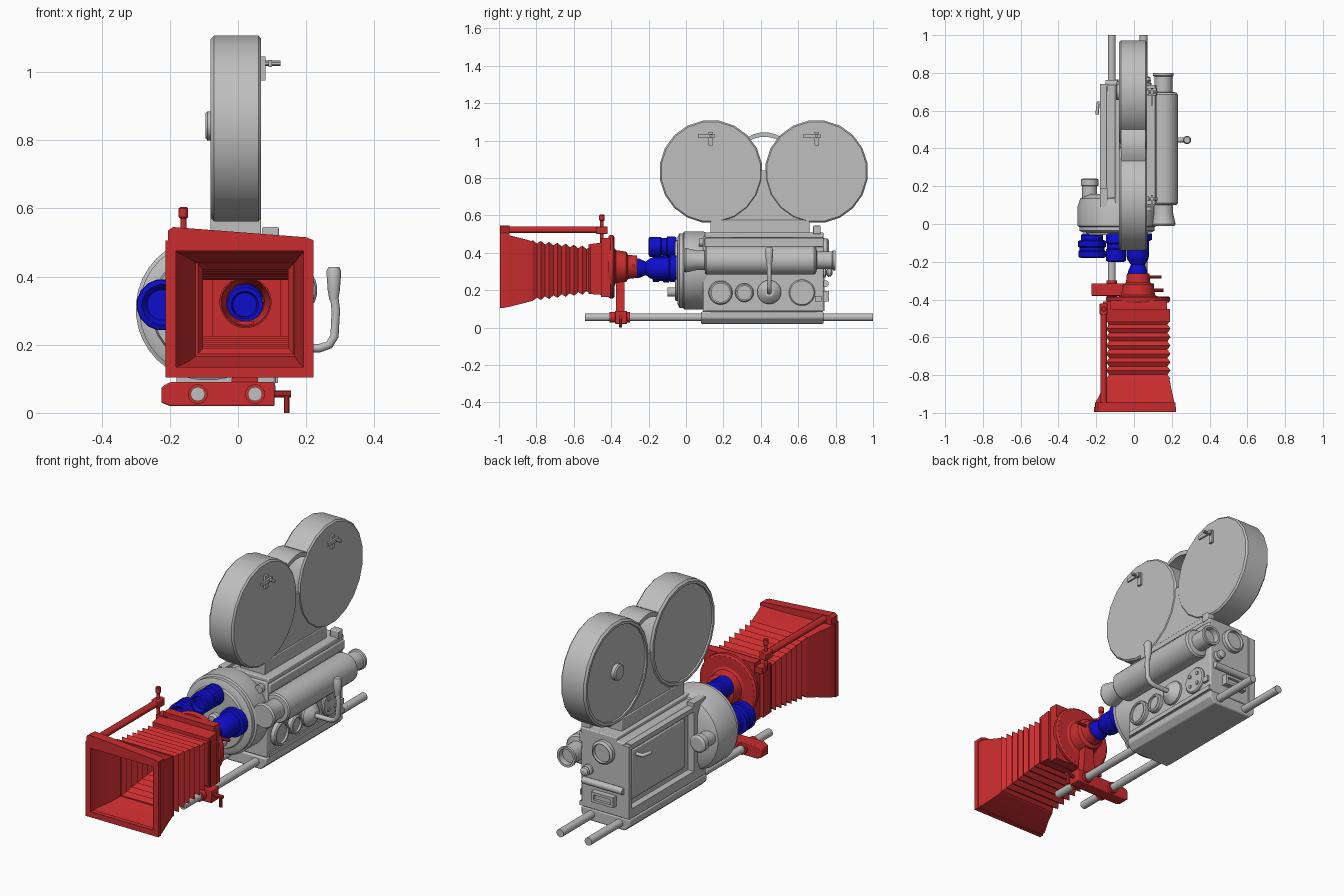
import bpy, bmesh, math
from mathutils import Vector

if "Cube" in bpy.data.objects:
    bpy.data.objects.remove(bpy.data.objects["Cube"])


def material(name, rgb):
    m = bpy.data.materials.new(name)
    m.use_nodes = True
    m.diffuse_color = (*rgb, 1)
    m.node_tree.nodes["Principled BSDF"].inputs["Base Color"].default_value = (*rgb, 1)
    return m


GREY = material("light grey", (0.52, 0.52, 0.52))
RED = material("red", (0.6, 0.026, 0.028))
BLUE = material("blue", (0.004, 0.004, 0.6))
parts = []


def finish(name, bm, mat, bevel=0):
    bmesh.ops.recalc_face_normals(bm, faces=bm.faces)
    me = bpy.data.meshes.new(name)
    bm.to_mesh(me)
    bm.free()
    me.materials.append(mat)
    ob = bpy.data.objects.new(name, me)
    bpy.context.collection.objects.link(ob)
    if bevel:
        mod = ob.modifiers.new("bevel", "BEVEL")
        mod.width, mod.segments = bevel, 2
    parts.append(ob)
    return ob


def bridge(bm, rings, closed):
    n = len(rings[0])
    for a, b in zip(rings, rings[1:] + (rings[:1] if closed else [])):
        for i in range(n):
            j = (i + 1) % n
            bm.faces.new((a[i], a[j], b[j], b[i]))


def box(name, x, y, z, mat=GREY, bevel=0):
    bm = bmesh.new()
    rings = [[bm.verts.new((u, v, h)) for u, v in ((x[0], y[0]), (x[1], y[0]), (x[1], y[1]), (x[0], y[1]))] for h in z]
    bridge(bm, rings, False)
    for r in rings:
        bm.faces.new(r)
    return finish(name, bm, mat, bevel)


def place(axis, c, u, v, h):
    """Point at distance h along the axis, offset by u, v across it."""
    d = {"X": (h, u, v), "Y": (u, h, v), "Z": (u, v, h)}[axis]
    return Vector(c) + Vector(d)


def lathe(name, profile, axis, c, mat=GREY, n=24, hollow=False):
    """Turn (radius, height) points; a hollow profile closes on itself."""
    bm = bmesh.new()
    angles = [2 * math.pi * (i + .5) / n for i in range(n)]
    rings = [[bm.verts.new(place(axis, c, r * math.cos(a), r * math.sin(a), h)) for a in angles] for r, h in profile]
    bridge(bm, rings, hollow)
    if not hollow:
        bm.faces.new(rings[0])
        bm.faces.new(rings[-1])
    return finish(name, bm, mat)


def rod(name, axis, c, r, h0, h1, mat=GREY, n=16):
    return lathe(name, [(r, h0), (r, h1)], axis, c, mat, n)


def extrude(name, pts, axis, h0, h1, mat=GREY, bevel=0):
    bm = bmesh.new()
    rings = [[bm.verts.new(place(axis, (0, 0, 0), u, v, h)) for u, v in pts] for h in (h0, h1)]
    bridge(bm, rings, False)
    for r in rings:
        bm.faces.new(r)
    return finish(name, bm, mat, bevel)


def shell(name, rings, t, mat=RED):
    """Rectangular tube through (y, x0, x1, z0, z1) rings with wall t."""
    def corners(y, a, b, c, d, s):
        return [bm.verts.new(p) for p in ((a + s, y, c + s), (b - s, y, c + s), (b - s, y, d - s), (a + s, y, d - s))]
    bm = bmesh.new()
    loops = [corners(*r, 0) for r in rings] + [corners(*r, t) for r in reversed(rings)]
    bridge(bm, loops, True)
    return finish(name, bm, mat)


def pipe(name, pts, r, mat=GREY):
    cu = bpy.data.curves.new(name, "CURVE")
    cu.dimensions, cu.bevel_depth, cu.bevel_resolution, cu.use_fill_caps = "3D", r, 3, True
    sp = cu.splines.new("POLY")
    sp.points.add(len(pts) - 1)
    for p, q in zip(sp.points, pts):
        p.co = (*q, 1)
    cu.materials.append(mat)
    ob = bpy.data.objects.new(name, cu)
    bpy.context.collection.objects.link(ob)
    return ob


# Support rods and cradle
for side, x in (("right", -.118), ("left", .05)):
    rod("rod_" + side, "Y", (x, 0, .055), .021, -.54, 1.0)
extrude("cradle", [(-.18, .05), (-.15, .02), (.08, .02), (.11, .05), (.11, .085), (-.18, .085)], "Y", .08, .735, GREY, .006)

# Body with framed recess on one side
box("body", (-.145, .11), (.09, .735), (.085, .49), GREY, .006)
box("body_top_plate", (-.1, .115), (.1, .735), (.48, .508), GREY, .005)
for name, y, z in (("front_pillar", (.09, .19), (.09, .505)), ("back_edge", (.715, .74), (.09, .48)),
                   ("bottom_edge", (.19, .72), (.09, .14)), ("top_edge", (.19, .72), (.46, .485))):
    box("door_" + name, (-.18, -.14), y, z)
box("door_panel", (-.155, -.14), (.23, .68), (.17, .43), GREY, .004)
pipe("door_lever", [(-.14, .64, .4), (-.19, .64, .4), (-.195, .58, .395)], .01)
box("side_ledge", (.1, .122), (.1, .735), (.43, .48), GREY, .005)
box("side_foot", (.1, .118), (.1, .735), (.088, .112))
box("top_catch", (.07, .12), (.68, .72), (.5, .545), GREY, .005)
rod("front_window", "Y", (.075, 0, .455), .022, .07, .1)

# Round turret housing
lathe("turret_housing", [(.18, -.045), (.2, -.035), (.2, -.015), (.21, -.01), (.21, .09), (.195, .135), (.15, .16)],
      "Y", (-.09, 0, .305), GREY, 36)
lathe("turret_plate", [(.16, -.058), (.165, -.045)], "Y", (-.09, 0, .305), GREY, 32)
lathe("turret_hub", [(.02, -.09), (.03, -.08), (.03, -.04)], "Y", (-.09, 0, .305))
lathe("turret_stop", [(.025, -.1), (.025, -.04)], "Y", (-.05, 0, .19))
lathe("rear_knob", [(.04, .14), (.04, .2), (.047, .205), (.047, .235), (.035, .242)], "Y", (-.235, 0, .32))

# Lenses
lathe("main_lens", [(.075, -.05), (.075, -.085), (.06, -.09), (.06, -.17), (.055, -.19), (.037, -.215),
                    (.045, -.235), (.052, -.25), (.052, -.3), (.04, -.3), (.035, -.285)], "Y", (.02, 0, .317), BLUE)
lathe("side_lens", [(.05, -.05), (.06, -.06), (.06, -.085), (.076, -.09), (.076, -.12), (.068, -.125), (.068, -.14),
                    (.074, -.145), (.074, -.175), (.06, -.18), (.045, -.16)], "Y", (-.222, 0, .317), BLUE, 16)
lathe("top_lens", [(.05, -.05), (.055, -.06), (.055, -.1), (.048, -.105), (.048, -.13), (.054, -.135),
                   (.054, -.195), (.042, -.2), (.035, -.18)], "Y", (-.095, 0, .432), BLUE)

# Motor tube and crank
lathe("motor_tube", [(.06, -.01), (.066, 0), (.052, .06), (.052, .1), (.072, .102), (.078, .11), (.078, .685),
                     (.07, .695), (.048, .7), (.048, .78), (.054, .785), (.054, .8), (.042, .8), (.04, .77)],
      "Y", (.155, 0, .36))
pipe("crank_arm", [(.11, .445, .19), (.24, .445, .19), (.268, .445, .2), (.283, .445, .225), (.287, .445, .3), (.28, .445, .36)], .013)
lathe("crank_grip", [(.013, .33), (.018, .36), (.022, .415), (.016, .428)], "Z", (.281, .445, 0))

# Side dials
for i, (y, r) in enumerate(((.185, .064), (.312, .05))):
    lathe(f"dial_ring_{i}", [(r, .1), (r, .13), (r - .006, .136), (r - .014, .136), (r - .014, .122), (r - .014, .1)],
          "X", (0, y, .187), GREY, 24, True)
    rod(f"dial_face_{i}", "X", (0, y, .187), r - .01, .1, .124, GREY, 24)
lathe("crank_boss", [(.064, .1), (.064, .122), (.05, .14), (.025, .155)], "X", (0, .445, .19))
lathe("speed_dial", [(.07, .1), (.07, .118), (.064, .124)], "X", (0, .62, .187))
for i in range(4):
    a = math.pi * (i / 2 + .25)
    rod(f"dial_stud_{i}", "X", (0, .62 + .04 * math.cos(a), .187 + .04 * math.sin(a)), .01, .12, .13, GREY, 10)
box("side_socket", (.1, .122), (.69, .725), (.14, .17))

# Back fittings
lathe("back_dial", [(.062, .73), (.062, .755), (.05, .765), (.048, .75)], "Y", (-.03, 0, .415))
lathe("back_knob", [(.028, .73), (.028, .745), (.014, .75), (.024, .76), (.022, .775), (.01, .782)], "Y", (.065, 0, .295))
rod("back_bar", "X", (0, .745, .235), .018, -.15, .09)
shell("back_socket", [(.73, -.1, .03, .14, .195), (.765, -.1, .03, .14, .195)], .014, GREY)
box("back_socket_face", (-.09, .02), (.73, .75), (.15, .185))

# Film magazine
for side, y in (("front", .133), ("back", .698)):
    lathe("magazine_" + side, [(.25, -.072), (.252, -.08), (.266, -.08), (.276, -.07), (.276, .06), (.268, .068)],
          "X", (0, y, .834), GREY, 20)
    box(f"latch_base_{side}", (.06, .08), (y - .012, y + .012), (.975, 1.045))
    rod(f"latch_pin_{side}", "X", (0, y, 1.025), .008, .06, .125, GREY, 10)
    box(f"latch_arm_{side}", (.09, .1), (y - .07, y + .02), (1.015, 1.035))
lathe("magazine_hub", [(.043, -.07), (.043, -.09), (.036, -.096)], "X", (0, .698, .842))
neck = [(.14, .57), (.66, .57), (.57, .605), (.5, .69), (.455, .77), (.425, .84), (.405, .84), (.375, .77), (.33, .69), (.25, .605)]
extrude("magazine_neck", neck, "X", -.074, .064)
box("magazine_base", (-.08, .068), (.13, .66), (.5, .575), GREY, .004)
arc = [(y, 1.045 - 3.2 * (y - .42) ** 2) for y in (.325, .36, .4, .44, .48, .515)]
extrude("carry_handle", arc + [(y, z - .024) for y, z in reversed(arc)], "X", -.068, .062)

# Matte box: hood, pleated bellows, rear frames
shell("hood", [(-.99, -.21, .22, .105, .5), (-.95, -.206, .215, .11, .495), (-.87, -.165, .197, .13, .475),
               (-.815, -.145, .187, .145, .46)], .022)
shell("hood_rim", [(-.995, -.212, .222, .104, .505), (-.97, -.212, .222, .104, .505)], .03)
folds = []
for i in range(15):
    f, a = i / 14, .008 * (-1) ** i
    folds.append((-.82 + .31 * f, -.14 - a, .185 + a, .15 + .04 * f - a, .46 - .035 * f + a))
shell("bellows", folds, .03)
shell("bellows_frame", [(-.52, -.145, .19, .18, .445), (-.45, -.145, .19, .175, .455)], .04)
shell("filter_frame", [(-.455, -.125, .175, .165, .48), (-.405, -.125, .175, .165, .48)], .05)
lathe("rear_disc", [(.075, -.415), (.165, -.415), (.17, -.405), (.17, -.39), (.16, -.383), (.075, -.383)],
      "Y", (.022, 0, .325), RED, 32, True)
lathe("rear_cone", [(.072, -.4), (.115, -.39), (.09, -.375), (.082, -.32), (.065, -.31), (.06, -.262), (.053, -.262), (.056, -.31)],
      "Y", (.022, 0, .325), RED, 24, True)
rod("cone_screw", "X", (0, -.28, .33), .008, .07, .145, RED, 10)
box("filter_tab", (.17, .19), (-.5, -.47), (.28, .34), RED)
extrude("hood_cap", [(-.205, .5), (.22, .49), (.22, .507), (.2, .515), (-.19, .545), (-.205, .535)], "Y", -.995, -.945, RED)
rod("top_rail", "Y", (-.16, 0, .522), .018, -.985, -.42, RED, 12)
box("rail_block", (-.182, -.14), (-.48, -.42), (.5, .54), RED, .004)
lathe("rail_screw", [(.009, .44), (.009, .57), (.014, .575), (.014, .6), (.01, .604)], "Z", (-.16, -.45, 0), RED)
box("rail_bracket", (-.165, -.1), (-.46, -.41), (.43, .46), RED)

# Rod clamp and post
extrude("rod_clamp", [(-.225, .03), (-.2, .02), (.107, .02), (.107, .09), (-.2, .09), (-.225, .075)], "Y", -.38, -.315, RED, .004)
for x in (-.118, .05):
    rod("clamp_collar", "Y", (x, 0, .055), .029, -.41, -.3, RED)
extrude("clamp_post", [(-.02, .08), (.06, .08), (.045, .27), (-.005, .27)], "Y", -.375, -.33, RED)
rod("clamp_screw", "X", (0, -.35, .055), .01, .1, .155, RED, 10)
rod("clamp_handle", "Z", (.143, -.35, 0), .009, 0, .06, RED, 10)

# Smooth shading with sharp edges kept
bpy.ops.object.select_all(action="DESELECT")
for ob in parts:
    ob.select_set(True)
bpy.context.view_layer.objects.active = parts[0]
bpy.ops.object.shade_smooth_by_angle(angle=math.radians(30))
